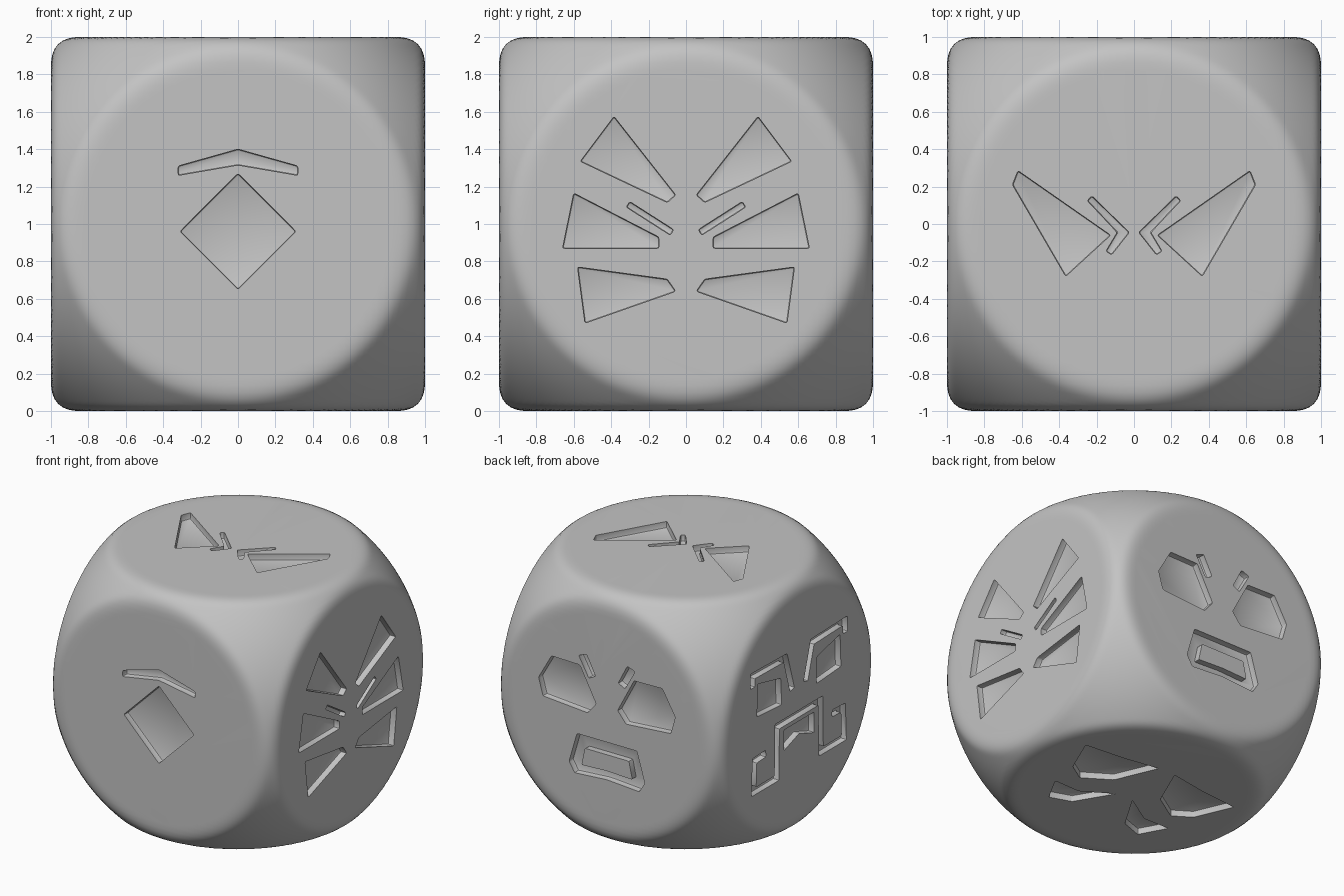
import bpy, bmesh, math
from mathutils import Vector

old = bpy.data.objects.get("Cube")
if old:
    bpy.data.objects.remove(old, do_unlink=True)

BALL = 1.36      # radius of the sphere that rounds the corners
BLEND = 0.05     # softness between flat faces and sphere
DEPTH = 0.05     # engraving depth
CENTRE = Vector((0, 0, 1))
X, Y, Z = Vector((1, 0, 0)), Vector((0, 1, 0)), Vector((0, 0, 1))

# Each side: outward normal, horizontal axis, vertical axis
FRONT, BACK = (-Y, X, Z), (Y, -X, Z)
RIGHT, LEFT = (X, Y, Z), (-X, -Y, Z)
TOP, BOTTOM = (Z, X, Y), (-Z, X, Y)


def make_object(name, bm):
    mesh = bpy.data.meshes.new(name)
    bm.to_mesh(mesh)
    bm.free()
    obj = bpy.data.objects.new(name, mesh)
    bpy.context.collection.objects.link(obj)
    return obj


def flip(points):
    return [(-u, v) for u, v in points]


def whole(half):
    """Close a half outline by reflecting it across the middle."""
    return half + [p for p in reversed(flip(half)) if abs(p[0]) > 1e-6]


def stroke(path, width):
    """Outline of a line with constant width and mitred corners."""
    pts = [Vector(p) for p in path]
    dirs = [(b - a).normalized() for a, b in zip(pts, pts[1:])]
    left, right = [], []
    for i, p in enumerate(pts):
        d0, d1 = dirs[max(i - 1, 0)], dirs[min(i, len(dirs) - 1)]
        n0, n1 = Vector((-d0.y, d0.x)), Vector((-d1.y, d1.x))
        n = (n0 + n1).normalized()
        off = n * (width / 2 / n.dot(n0))
        left.append(tuple(p + off))
        right.append(tuple(p - off))
    return left + right[::-1]


def carve(target, side, outline, depth=DEPTH):
    """Add a soft-edged prism that sinks into one side."""
    n, u, v = side
    bm = bmesh.new()
    verts = [bm.verts.new(CENTRE + n * (1 - depth) + u * a + v * b) for a, b in outline]
    base = bm.faces.new(verts)
    ext = bmesh.ops.extrude_face_region(bm, geom=[base], use_keep_orig=True)
    top = [g for g in ext["geom"] if isinstance(g, bmesh.types.BMVert)]
    bmesh.ops.translate(bm, verts=top, vec=n * (depth + 0.1))
    bmesh.ops.recalc_face_normals(bm, faces=bm.faces)
    bmesh.ops.bevel(bm, geom=list(bm.edges), offset=0.01, segments=2,
                    profile=0.5, affect='EDGES', clamp_overlap=True)
    bmesh.ops.recalc_face_normals(bm, faces=bm.faces)
    temp = bpy.data.meshes.new("temp")
    bm.to_mesh(temp)
    bm.free()
    target.from_mesh(temp)
    bpy.data.meshes.remove(temp)


def carve_pair(target, side, outline):
    carve(target, side, outline)
    carve(target, side, flip(outline))


def subtract(obj, cutter):
    mod = obj.modifiers.new("cut", 'BOOLEAN')
    mod.operation, mod.solver, mod.object = 'DIFFERENCE', 'EXACT', cutter
    bpy.context.view_layer.update()
    graph = bpy.context.evaluated_depsgraph_get()
    mesh = bpy.data.meshes.new_from_object(obj.evaluated_get(graph))
    obj.modifiers.clear()
    obj.data = mesh
    bpy.data.objects.remove(cutter, do_unlink=True)


# Die body: a cube softly blended with a sphere
bm = bmesh.new()
bmesh.ops.create_cube(bm, size=2)
bmesh.ops.subdivide_edges(bm, edges=bm.edges[:], cuts=63, use_grid_fill=True)
for vert in bm.verts:
    d = Vector([math.tan(c * math.pi / 4) for c in vert.co]).normalized()
    flat = 1 / max(abs(c) for c in d)
    h = max(BLEND - abs(flat - BALL), 0) / BLEND
    vert.co = d * (min(flat, BALL) - h * h * BLEND / 4)
# Merge each flat disc into one clean face
for axis in range(3):
    for sign in (-1, 1):
        disc = [f for f in bm.faces if all(v.co[axis] * sign > 1 - 1e-6 for v in f.verts)]
        bmesh.ops.dissolve_faces(bm, faces=disc, use_verts=True)
bmesh.ops.translate(bm, verts=bm.verts, vec=CENTRE)
bmesh.ops.recalc_face_normals(bm, faces=bm.faces)
die = make_object("die_body", bm)

grooves = bmesh.new()

# Front: chevron brow over a diamond
carve(grooves, FRONT, whole([(0, .4), (.32, .31), (.32, .26), (0, .315)]))
carve(grooves, FRONT, whole([(0, .27), (.31, -.04), (0, -.35)]))

# Right: three pairs of wedges and a pair of short bars
carve_pair(grooves, RIGHT, [(.385, .575), (.565, .335), (.1, .115), (.055, .155)])
carve_pair(grooves, RIGHT, [(.6, .165), (.66, -.13), (.145, -.13), (.145, -.07)])
carve_pair(grooves, RIGHT, [(.58, -.23), (.54, -.53), (.055, -.36), (.1, -.295)])
carve_pair(grooves, RIGHT, stroke([(.075, -.045), (.31, .105)], .035))

# Top: angular wings with small chevrons
carve_pair(grooves, TOP, [(.62, .285), (.65, .21), (.365, -.28), (.125, -.06)])
carve_pair(grooves, TOP, [(.225, .15), (.25, .125), (.09, -.045),
                          (.15, -.145), (.12, -.165), (.025, -.045)])

# Back: six-sided eyes, slanted brows, ring mouth
carve_pair(grooves, BACK, [(.49, .38), (.24, .375), (.095, .1),
                           (.17, .01), (.565, .04), (.605, .18)])
carve_pair(grooves, BACK, [(.25, .45), (.18, .475), (.1, .32), (.16, .29)])
carve(grooves, BACK, whole([(.265, -.18), (.335, -.42), (.285, -.5), (0, -.48)]))

# Left: hooked brows, four-sided eyes, stepped mouth line and tongue
carve_pair(grooves, LEFT, stroke([(.585, .36), (.585, .455), (.17, .445), (.085, .16)], .055))
carve_pair(grooves, LEFT, [(.52, .37), (.23, .305), (.22, .09), (.53, .11)])
carve(grooves, LEFT, stroke(whole([(.42, -.225), (.56, -.23), (.57, -.475),
                                   (.28, -.475), (.275, -.065)]), .055))
carve(grooves, LEFT, whole([(.19, -.125), (.19, -.29), (0, -.225)]))

# Bottom: large and small leaf shapes
carve_pair(grooves, BOTTOM, [(.7, .29), (.375, .32), (.075, .37),
                             (.22, .035), (.43, -.1), (.57, -.01)])
carve_pair(grooves, BOTTOM, [(.535, -.25), (.31, -.255), (.075, -.107),
                             (.25, -.4), (.42, -.46)])
groove_cutter = make_object("groove_cutter", grooves)

# Island left standing inside the ring mouth
island = bmesh.new()
carve(island, BACK, whole([(.195, -.28), (.225, -.42), (0, -.41)]), depth=0.2)
for vert in island.verts:
    if vert.co.y > 1:
        vert.co.y += 0.1
island_cutter = make_object("mouth_island_cutter", island)
subtract(groove_cutter, island_cutter)
subtract(die, groove_cutter)

# Single plain grey finish
grey = bpy.data.materials.new("plain grey")
grey.use_nodes = True
colour = (0.55, 0.55, 0.55, 1)
grey.diffuse_color = colour
grey.node_tree.nodes["Principled BSDF"].inputs["Base Color"].default_value = colour
die.data.materials.clear()
die.data.materials.append(grey)

bpy.ops.object.select_all(action='DESELECT')
bpy.context.view_layer.objects.active = die
die.select_set(True)
bpy.ops.object.shade_smooth_by_angle(angle=math.radians(30))
